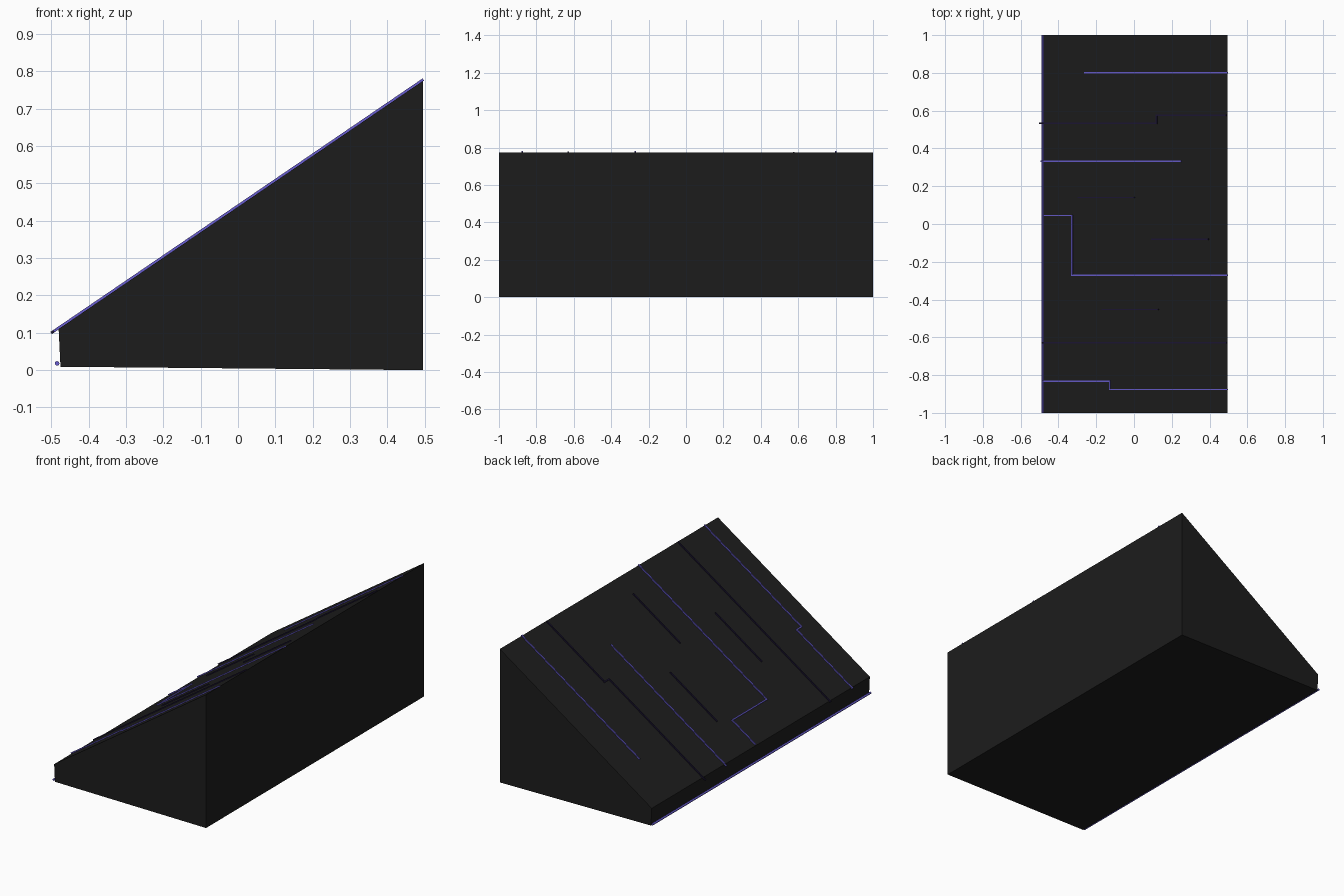
import bpy, bmesh, math
from mathutils import Vector, Matrix

if "Cube" in bpy.data.objects:
    bpy.data.objects.remove(bpy.data.objects["Cube"])


def material(name, rgb):
    m = bpy.data.materials.new(name)
    m.diffuse_color = (*rgb, 1)
    m.use_nodes = True
    m.node_tree.nodes["Principled BSDF"].inputs["Base Color"].default_value = m.diffuse_color
    return m


BLACK = material("black_shell", (0.012, 0.012, 0.012))
VIOLET = material("violet_glow", (0.14, 0.11, 0.62))
DIM = material("dim_violet", (0.012, 0.008, 0.035))


def finish(name, bm, mat):
    bmesh.ops.recalc_face_normals(bm, faces=bm.faces[:])
    me = bpy.data.meshes.new(name)
    bm.to_mesh(me)
    bm.free()
    me.materials.append(mat)
    ob = bpy.data.objects.new(name, me)
    bpy.context.collection.objects.link(ob)
    return ob


# Wedge body: side profile extruded along y
LOW, HIGH = (-0.48, 0.11), (0.495, 0.774)
profile = [(-0.475, 0.009), (0.495, 0.0), HIGH, LOW]
bm = bmesh.new()
face = bm.faces.new([bm.verts.new((x, -1, z)) for x, z in profile])
ext = bmesh.ops.extrude_face_region(bm, geom=[face])
bmesh.ops.translate(bm, vec=(0, 2, 0),
                    verts=[v for v in ext["geom"] if isinstance(v, bmesh.types.BMVert)])
finish("wedge_body", bm, BLACK)

# Circuit traces lying on the slope
SLOPE = (HIGH[1] - LOW[1]) / (HIGH[0] - LOW[0])
TILT = Matrix.Rotation(-math.atan(SLOPE), 4, 'Y')
SIZE = 0.007


def on_slope(x, y):
    return Vector((x, y, LOW[1] + SLOPE * (x - LOW[0]) + 0.003))


def trace(name, points, mat):
    bm = bmesh.new()
    for p, q in zip(points, points[1:]):
        a, b = on_slope(*p), on_slope(*q)
        length = (b - a).length + SIZE
        along_y = p[0] == q[0]
        scale = (SIZE, length, SIZE) if along_y else (length, SIZE, SIZE)
        mtx = Matrix.Translation((a + b) / 2) @ TILT @ Matrix.Diagonal((*scale, 1))
        bmesh.ops.create_cube(bm, size=1, matrix=mtx)
    finish(name, bm, mat)


bright = [
    [(-0.26, 0.80), (0.493, 0.80)],
    [(-0.49, 0.332), (0.247, 0.332)],
    [(-0.475, 0.045), (-0.328, 0.045), (-0.328, -0.272), (0.493, -0.272)],
    [(-0.485, -0.832), (-0.128, -0.832), (-0.128, -0.876), (0.493, -0.876)],
]
dim = [
    [(-0.497, 0.533), (0.12, 0.533), (0.12, 0.576), (0.487, 0.576)],
    [(-0.295, 0.14), (0.0, 0.14)],
    [(0.095, -0.08), (0.392, -0.08)],
    [(-0.168, -0.453), (0.127, -0.453)],
    [(-0.485, -0.629), (0.49, -0.629)],
]
for i, pts in enumerate(bright):
    trace(f"bright_trace_{i + 1}", pts, VIOLET)
for i, pts in enumerate(dim):
    trace(f"dim_trace_{i + 1}", pts, DIM)

# Light tube along the low front edge
bm = bmesh.new()
bmesh.ops.create_cone(bm, cap_ends=True, segments=12, radius1=0.006, radius2=0.006, depth=2,
                      matrix=Matrix.Translation((-0.484, 0, 0.018)) @ Matrix.Rotation(math.pi / 2, 4, 'X'))
tube = finish("edge_light_tube", bm, VIOLET)
bpy.context.view_layer.objects.active = tube
tube.select_set(True)
bpy.ops.object.shade_smooth_by_angle()
